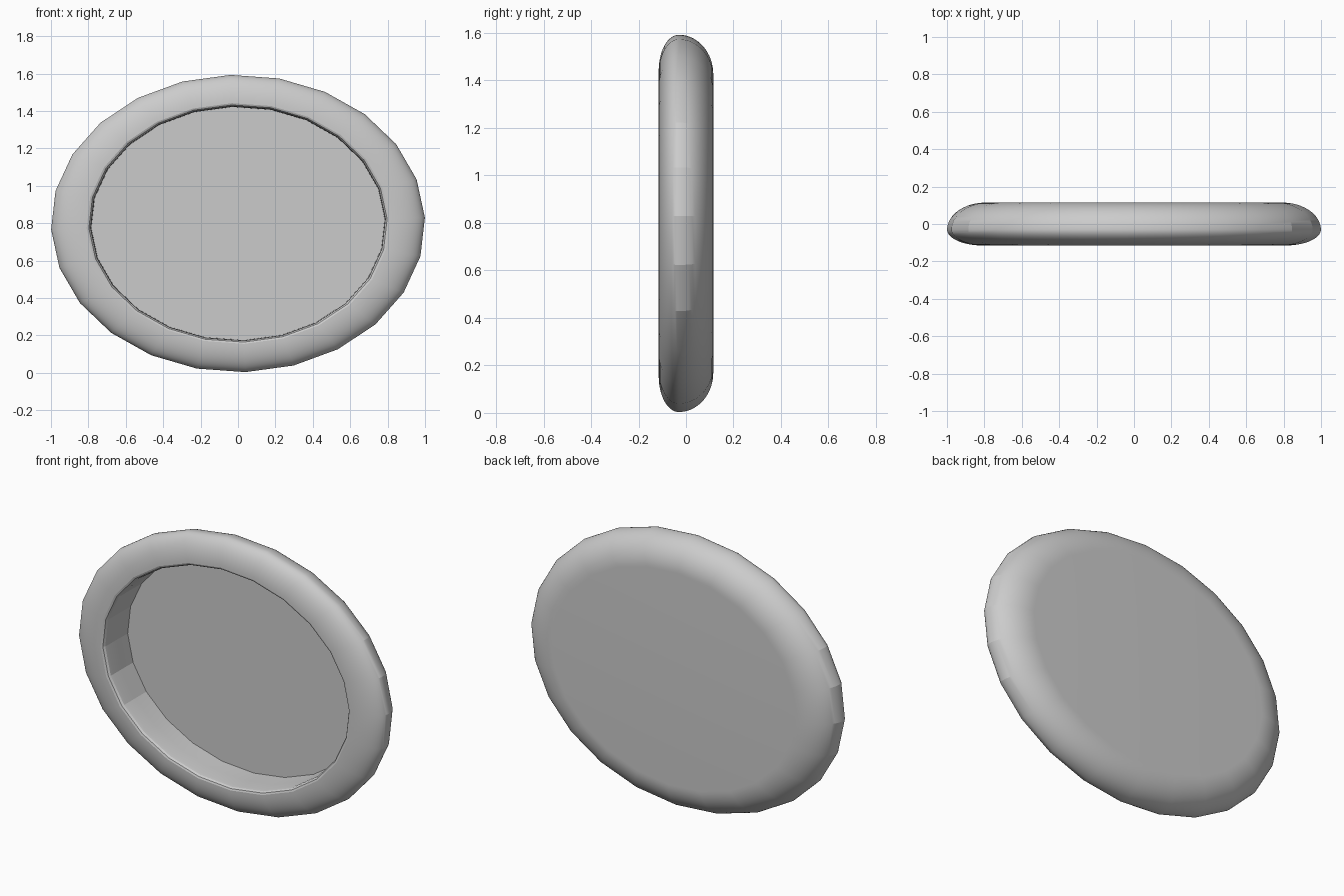
import bpy, bmesh
from math import sin, cos, pi, radians

if "Cube" in bpy.data.objects:
    bpy.data.objects.remove(bpy.data.objects["Cube"])

SIDES, STEPS = 24, 16
RX, RZ, CZ = 1.0, 0.795, 0.798

# Rim cross-section as (ellipse scale, y): back edge -> outer edge -> front lip -> floor
profile = []
for i in range(STEPS):
    a = pi / 2 * (1 - i / STEPS)
    profile.append((0.79 + 0.21 * cos(a), -0.03 + 0.145 * sin(a)))
for i in range(STEPS + 1):
    a = pi / 2 * i / STEPS
    profile.append((0.81 + 0.19 * cos(a), -0.03 - 0.085 * sin(a)))
profile += [(0.798, -0.111), (0.79, -0.10), (0.787, -0.08), (0.787, 0.0), (0.785, 0.10)]

# Oval tray: rings lofted along the profile, closed by flat back and floor
bm = bmesh.new()
rings = []
for s, y in profile:
    ring = []
    for k in range(SIDES):
        t = radians(2.3 + 15 * k)
        ring.append(bm.verts.new((s * RX * cos(t), y, CZ + s * RZ * sin(t))))
    rings.append(ring)
for r0, r1 in zip(rings, rings[1:]):
    for k in range(SIDES):
        n = (k + 1) % SIDES
        bm.faces.new((r0[k], r0[n], r1[n], r1[k]))
bm.faces.new(rings[0])
bm.faces.new(rings[-1])
bmesh.ops.recalc_face_normals(bm, faces=bm.faces)

mesh = bpy.data.meshes.new("oval_tray")
bm.to_mesh(mesh)
bm.free()
tray = bpy.data.objects.new("oval_tray", mesh)
bpy.context.collection.objects.link(tray)
bpy.context.view_layer.objects.active = tray
tray.select_set(True)
bpy.ops.object.shade_smooth_by_angle(angle=radians(15))
